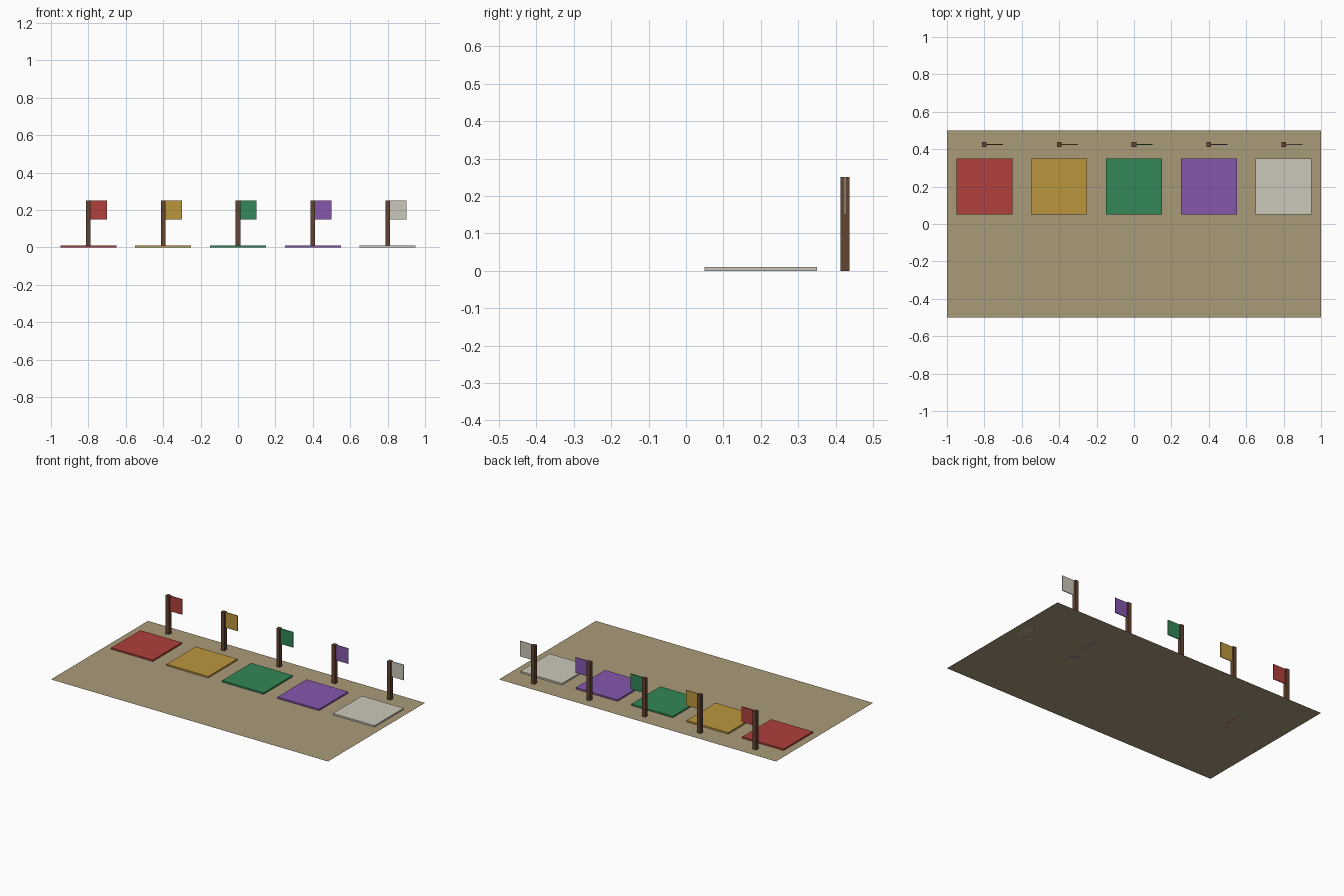
import bpy

if "Cube" in bpy.data.objects:
    bpy.data.objects.remove(bpy.data.objects["Cube"])


def material(name, rgb):
    # display colour converted to linear values
    mat = bpy.data.materials.new(name)
    mat.diffuse_color = [(c / 255) ** 2.2 for c in rgb] + [1]
    mat.use_nodes = True
    mat.node_tree.nodes["Principled BSDF"].inputs["Base Color"].default_value = mat.diffuse_color
    return mat


def box(name, centre, size, mat):
    bpy.ops.mesh.primitive_cube_add(size=1, location=centre)
    ob = bpy.context.object
    ob.name = name
    ob.scale = size
    bpy.ops.object.transform_apply(location=False, rotation=False, scale=True)
    ob.data.materials.append(mat)
    return ob


# Flat ground sheet
bpy.ops.mesh.primitive_plane_add(size=1)
ground = bpy.context.object
ground.name = "ground_sheet"
ground.scale = (2, 1, 1)
bpy.ops.object.transform_apply(location=False, rotation=False, scale=True)
ground.data.materials.append(material("sand", (168, 154, 120)))

wood = material("pole_wood", (100, 70, 54))
colours = {
    "red": (174, 66, 62),
    "yellow": (186, 148, 64),
    "green": (54, 134, 88),
    "purple": (132, 88, 170),
    "white": (202, 198, 184),
}

# Five coloured pads, each with a pole and flag behind it
for i, (name, rgb) in enumerate(colours.items()):
    x = -0.8 + 0.4 * i
    mat = material(name, rgb)
    box(f"{name}_pad", (x, 0.2, 0.005), (0.3, 0.3, 0.01), mat)
    box(f"{name}_pole", (x, 0.425, 0.125), (0.025, 0.025, 0.25), wood)
    box(f"{name}_flag", (x + 0.05, 0.425, 0.2), (0.1, 0.005, 0.1), mat)
